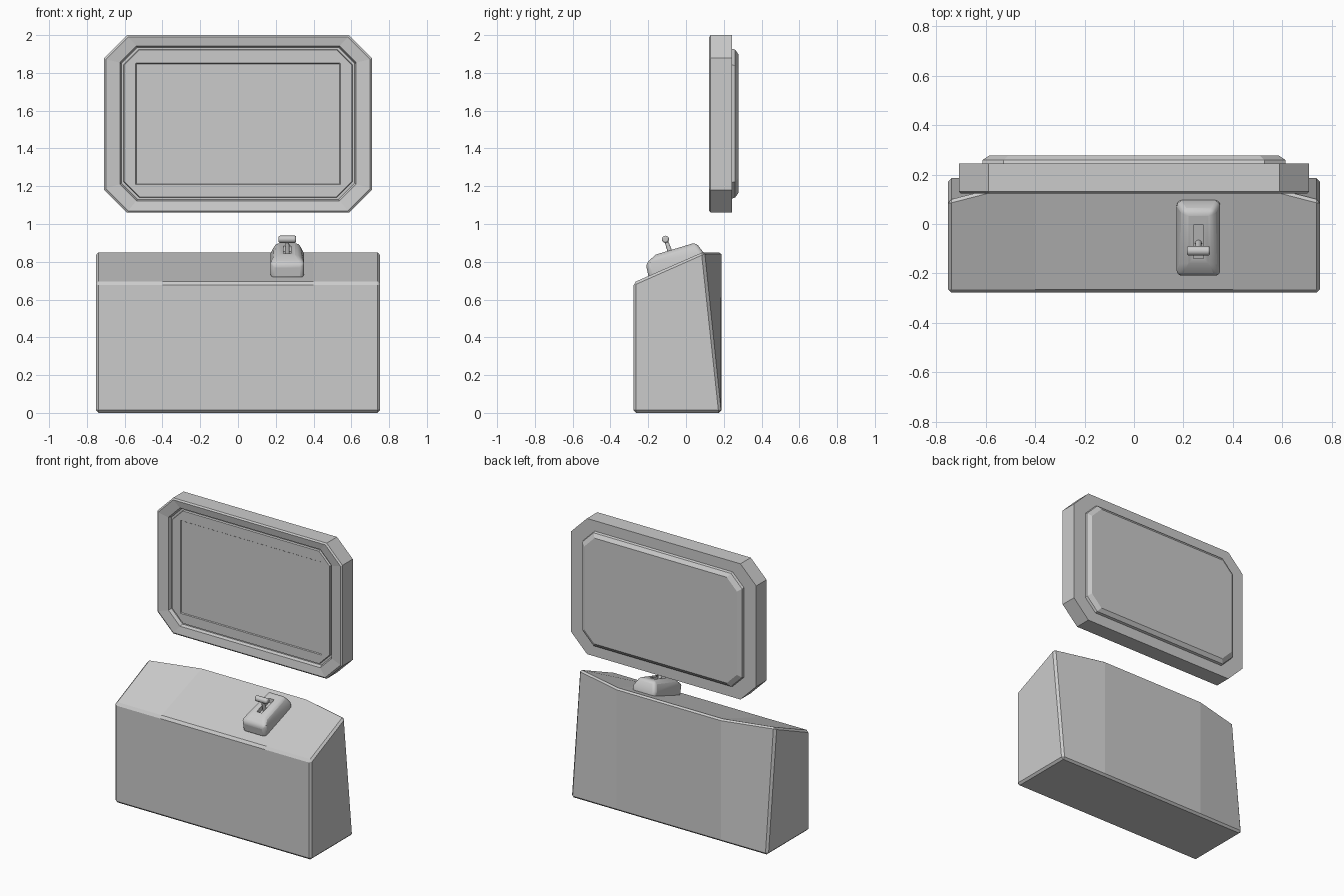
import bpy, bmesh
from mathutils import Vector

if "Cube" in bpy.data.objects:
    bpy.data.objects.remove(bpy.data.objects["Cube"])


def loft(name, rings, bevel=0.0, segments=1, smooth=False):
    """Closed solid skinned through rings of equal point count."""
    bm = bmesh.new()
    loops = [[bm.verts.new(p) for p in ring] for ring in rings]
    n = len(loops[0])
    for a, b in zip(loops, loops[1:]):
        for i in range(n):
            j = (i + 1) % n
            bm.faces.new((a[i], a[j], b[j], b[i]))
    bm.faces.new(loops[0][::-1])
    bm.faces.new(loops[-1])
    bmesh.ops.recalc_face_normals(bm, faces=bm.faces)
    mesh = bpy.data.meshes.new(name)
    bm.to_mesh(mesh)
    bm.free()
    ob = bpy.data.objects.new(name, mesh)
    bpy.context.collection.objects.link(ob)
    if bevel:
        mod = ob.modifiers.new("Bevel", "BEVEL")
        mod.width = bevel
        mod.segments = segments
        mod.limit_method = "ANGLE"
    if smooth:
        shade(ob)
    return ob


def shade(ob):
    bpy.ops.object.select_all(action="DESELECT")
    ob.select_set(True)
    bpy.context.view_layer.objects.active = ob
    bpy.ops.object.shade_smooth_by_angle()


def octagon(y, w, z0, z1, c):
    """Chamfered rectangle facing the front."""
    return [(x, y, z) for x, z in (
        (-w + c, z0), (w - c, z0), (w, z0 + c), (w, z1 - c),
        (w - c, z1), (-w + c, z1), (-w, z1 - c), (-w, z0 + c))]


# Console cabinet: cross-sections along x, back leaning in at both ends
def section(x, back):
    return [(x, -0.278, 0), (x, -0.278, 0.69), (x, back, 0.855), (x, 0.187, 0)]


loft("console_cabinet", [section(-0.753, 0.095), section(-0.4, 0.187),
                         section(0.4, 0.187), section(0.753, 0.095)], bevel=0.014)

# Display: frame, recessed panel and raised back cover in one skin
loft("display_screen", [
    octagon(0.148, 0.538, 1.212, 1.848, 0.003),
    octagon(0.142, 0.542, 1.208, 1.852, 0.003),
    octagon(0.142, 0.603, 1.143, 1.922, 0.082),
    octagon(0.155, 0.606, 1.140, 1.925, 0.083),
    octagon(0.155, 0.618, 1.130, 1.935, 0.086),
    octagon(0.132, 0.626, 1.123, 1.942, 0.088),
    octagon(0.123, 0.700, 1.070, 1.990, 0.118),
    octagon(0.131, 0.709, 1.060, 2.000, 0.121),
    octagon(0.244, 0.709, 1.060, 2.000, 0.121),
    octagon(0.244, 0.614, 1.135, 1.928, 0.085),
    octagon(0.260, 0.612, 1.140, 1.923, 0.085),
    octagon(0.278, 0.585, 1.165, 1.898, 0.078)])

# Control base: rounded block following the sloped top
CX = 0.261


def base_ring(w, y0, z0, y1, z1):
    return [(CX - w, y0, z0), (CX + w, y0, z0), (CX + w, y1, z1), (CX - w, y1, z1)]


base = loft("lever_base", [
    base_ring(0.088, -0.195, 0.705, 0.100, 0.80),
    base_ring(0.088, -0.213, 0.790, 0.092, 0.85),
    base_ring(0.062, -0.160, 0.838, 0.052, 0.902)], bevel=0.02, segments=3, smooth=True)

# Slot for the lever
slot = loft("slot_cutter", [base_ring(0.02, -0.14, 0.815, -0.005, 0.855),
                            base_ring(0.02, -0.14, 0.95, -0.005, 0.95)])
slot.hide_render = True
slot.hide_viewport = True
cut = base.modifiers.new("Slot", "BOOLEAN")
cut.operation = "DIFFERENCE"
cut.object = slot


# Lever and cross handle
def rod(name, a, b, r1, r2, bevel):
    a, b = Vector(a), Vector(b)
    d = b - a
    bpy.ops.mesh.primitive_cone_add(vertices=16, radius1=r1, radius2=r2,
                                    depth=d.length, location=(a + b) / 2)
    ob = bpy.context.object
    ob.name = name
    ob.rotation_euler = d.to_track_quat("Z", "Y").to_euler()
    if bevel:
        mod = ob.modifiers.new("Bevel", "BEVEL")
        mod.width = bevel
        mod.segments = 2
        mod.limit_method = "ANGLE"
    shade(ob)


rod("lever_stick", (CX, -0.075, 0.825), (CX, -0.108, 0.92), 0.014, 0.009, 0)
rod("lever_handle", (CX - 0.047, -0.109, 0.919), (CX + 0.047, -0.109, 0.919), 0.019, 0.019, 0.008)
